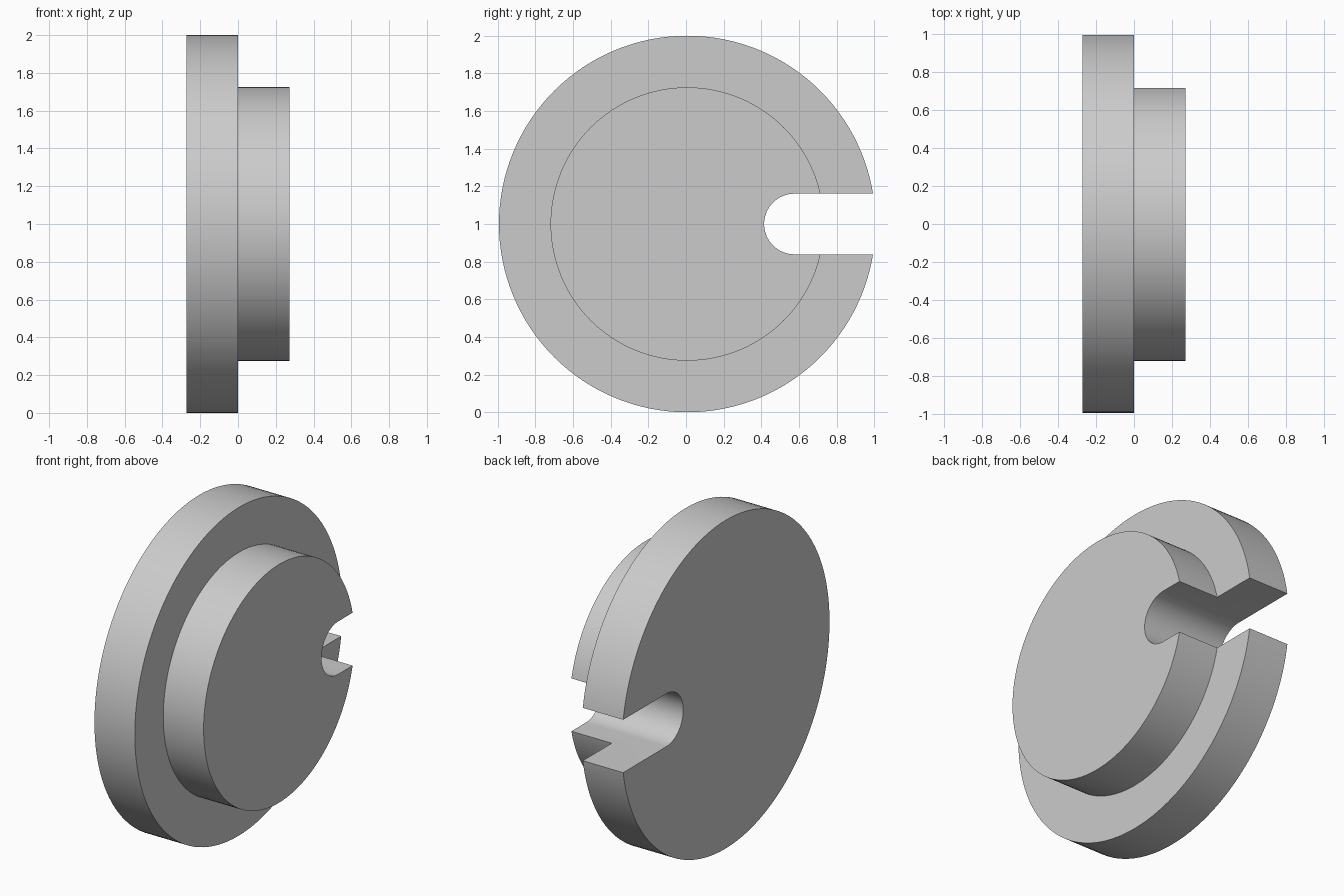
import bpy, bmesh, math
from mathutils import Matrix, Vector

if "Cube" in bpy.data.objects:
    bpy.data.objects.remove(bpy.data.objects["Cube"])

CENTRE = Vector((0, 0.0065, 1))   # axis of the discs, running along x
HALF_THICK = 0.272
SLOT_R = 0.161
SLOT_Y = 0.576
SEGMENTS = 128

grey = bpy.data.materials.new("plain grey")
grey.use_nodes = True
colour = (0.6, 0.6, 0.6, 1)
grey.diffuse_color = colour
grey.node_tree.nodes["Principled BSDF"].inputs["Base Color"].default_value = colour


def make_object(name, bm):
    bmesh.ops.recalc_face_normals(bm, faces=bm.faces[:])
    mesh = bpy.data.meshes.new(name)
    bm.to_mesh(mesh)
    bm.free()
    mesh.materials.append(grey)
    obj = bpy.data.objects.new(name, mesh)
    bpy.context.collection.objects.link(obj)
    return obj


# Stepped disc: a wide flange and a narrower boss, turned around the x axis
bm = bmesh.new()
profile = [(-HALF_THICK, 0), (-HALF_THICK, 1), (0, 1), (0, 0.726),
           (HALF_THICK, 0.726), (HALF_THICK, 0)]
verts = [bm.verts.new(CENTRE + Vector((x, 0, r))) for x, r in profile]
edges = [bm.edges.new(pair) for pair in zip(verts, verts[1:])]
bmesh.ops.spin(bm, geom=verts + edges, cent=CENTRE, axis=(1, 0, 0),
               angle=math.tau, steps=SEGMENTS, use_duplicate=False)
bmesh.ops.remove_doubles(bm, verts=bm.verts[:], dist=1e-4)
# Merge the two flat end caps into single faces
hubs = [v for v in bm.verts if (v.co - CENTRE).yz.length < 1e-3]
bmesh.ops.dissolve_verts(bm, verts=hubs)
disc = make_object("stepped_disc", bm)

# Round-ended slot cutter, open towards the back
bm = bmesh.new()
steps = 32
outline = [(SLOT_Y + SLOT_R * math.cos(a), 1 + SLOT_R * math.sin(a))
           for a in (math.pi / 2 + math.pi * i / steps for i in range(steps + 1))]
outline += [(1.5, 1 - SLOT_R), (1.5, 1 + SLOT_R)]
base = bm.faces.new([bm.verts.new((-0.5, y, z)) for y, z in outline])
side = bmesh.ops.extrude_face_region(bm, geom=[base])["geom"]
bmesh.ops.translate(bm, vec=(1, 0, 0),
                    verts=[g for g in side if isinstance(g, bmesh.types.BMVert)])
cutter = make_object("slot_cutter", bm)
cutter.hide_render = True

# Cut the slot and bake the result
cut = disc.modifiers.new("slot", "BOOLEAN")
cut.operation = "DIFFERENCE"
cut.solver = "EXACT"
cut.object = cutter
bpy.ops.object.select_all(action="DESELECT")
disc.select_set(True)
bpy.context.view_layer.objects.active = disc
bpy.ops.object.modifier_apply(modifier=cut.name)
bpy.data.objects.remove(cutter)
bpy.ops.object.shade_smooth_by_angle(angle=math.radians(30))
